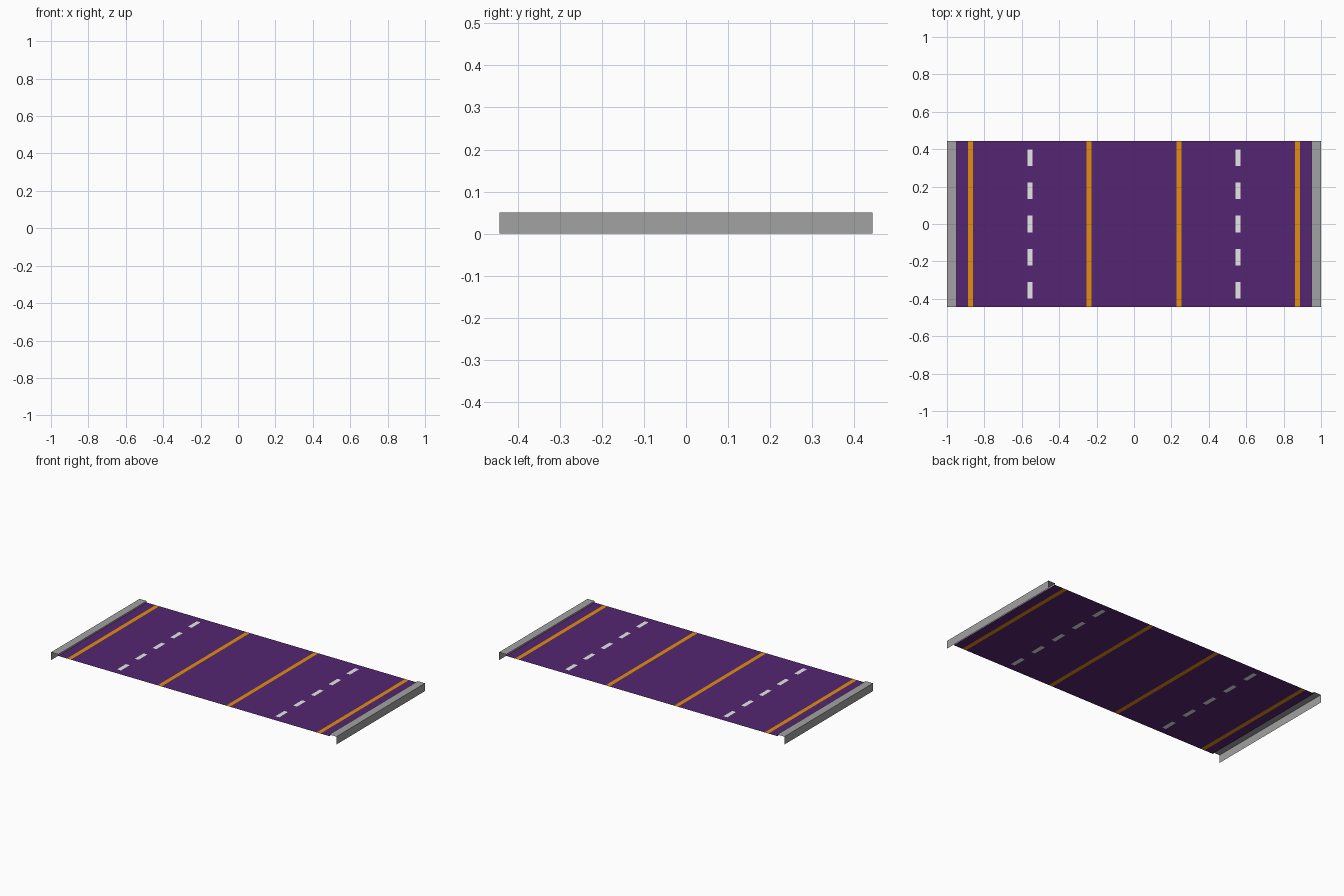
import bpy, bmesh

if "Cube" in bpy.data.objects:
    bpy.data.objects.remove(bpy.data.objects["Cube"])

HALF_LEN = 0.443      # road half length along y
ROAD_X = 0.95         # road half width
ROAD_Z, TOP_Z = 0.04, 0.05
LINES = (0.24, 0.875)             # solid line centres, mirrored in x
DASH_X, HALF_W = 0.555, 0.0135    # dashed line centre, half paint width
PERIOD = 2 * HALF_LEN / 5
DASHES = [i * PERIOD for i in range(-2, 3)]


def material(name, color):
    m = bpy.data.materials.new(name)
    m.diffuse_color = (*color, 1)
    m.use_nodes = True
    m.node_tree.nodes["Principled BSDF"].inputs["Base Color"].default_value = m.diffuse_color
    return m


asphalt = material("purple asphalt", (0.091, 0.019, 0.17))
orange = material("orange paint", (0.77, 0.27, 0.004))
white = material("white paint", (0.8, 0.8, 0.8))
concrete = material("grey concrete", (0.36, 0.36, 0.36))


def finish(bm, name, mats):
    me = bpy.data.meshes.new(name)
    bm.to_mesh(me)
    bm.free()
    for m in mats:
        me.materials.append(m)
    ob = bpy.data.objects.new(name, me)
    bpy.context.collection.objects.link(ob)
    return ob


def cut(bm, co, no):
    bmesh.ops.bisect_plane(bm, geom=bm.verts[:] + bm.edges[:] + bm.faces[:],
                           plane_co=co, plane_no=no, dist=1e-5)


# Road sheet, cut along every painted edge
bm = bmesh.new()
bm.faces.new([bm.verts.new((x, y, ROAD_Z)) for x, y in (
    (-ROAD_X, -HALF_LEN), (ROAD_X, -HALF_LEN), (ROAD_X, HALF_LEN), (-ROAD_X, HALF_LEN))])
for c in (*LINES, DASH_X):
    for s in (-1, 1):
        for d in (-HALF_W, HALF_W):
            cut(bm, (s * c + d, 0, 0), (1, 0, 0))
for c in DASHES:
    for d in (-PERIOD / 4, PERIOD / 4):
        cut(bm, (0, c + d, 0), (0, 1, 0))

# Paint by position: solid orange lines, dashed white lines
for f in bm.faces:
    p = f.calc_center_median()
    if any(abs(abs(p.x) - c) < HALF_W for c in LINES):
        f.material_index = 1
    elif abs(abs(p.x) - DASH_X) < HALF_W and any(abs(p.y - c) < PERIOD / 4 for c in DASHES):
        f.material_index = 2
finish(bm, "road_surface", (asphalt, orange, white))


# Kerbs: open profile swept along y (outer wall, top, inner lip)
def kerb(name, s):
    bm = bmesh.new()
    profile = ((1, 0), (1, TOP_Z), (ROAD_X, TOP_Z), (ROAD_X, ROAD_Z))
    rows = [[bm.verts.new((s * x, y, z)) for x, z in profile] for y in (-HALF_LEN, HALF_LEN)]
    for i in range(3):
        quad = [rows[0][i], rows[1][i], rows[1][i + 1], rows[0][i + 1]]
        bm.faces.new(quad if s > 0 else quad[::-1])
    finish(bm, name, (concrete,))


kerb("right_kerb", 1)
kerb("left_kerb", -1)
